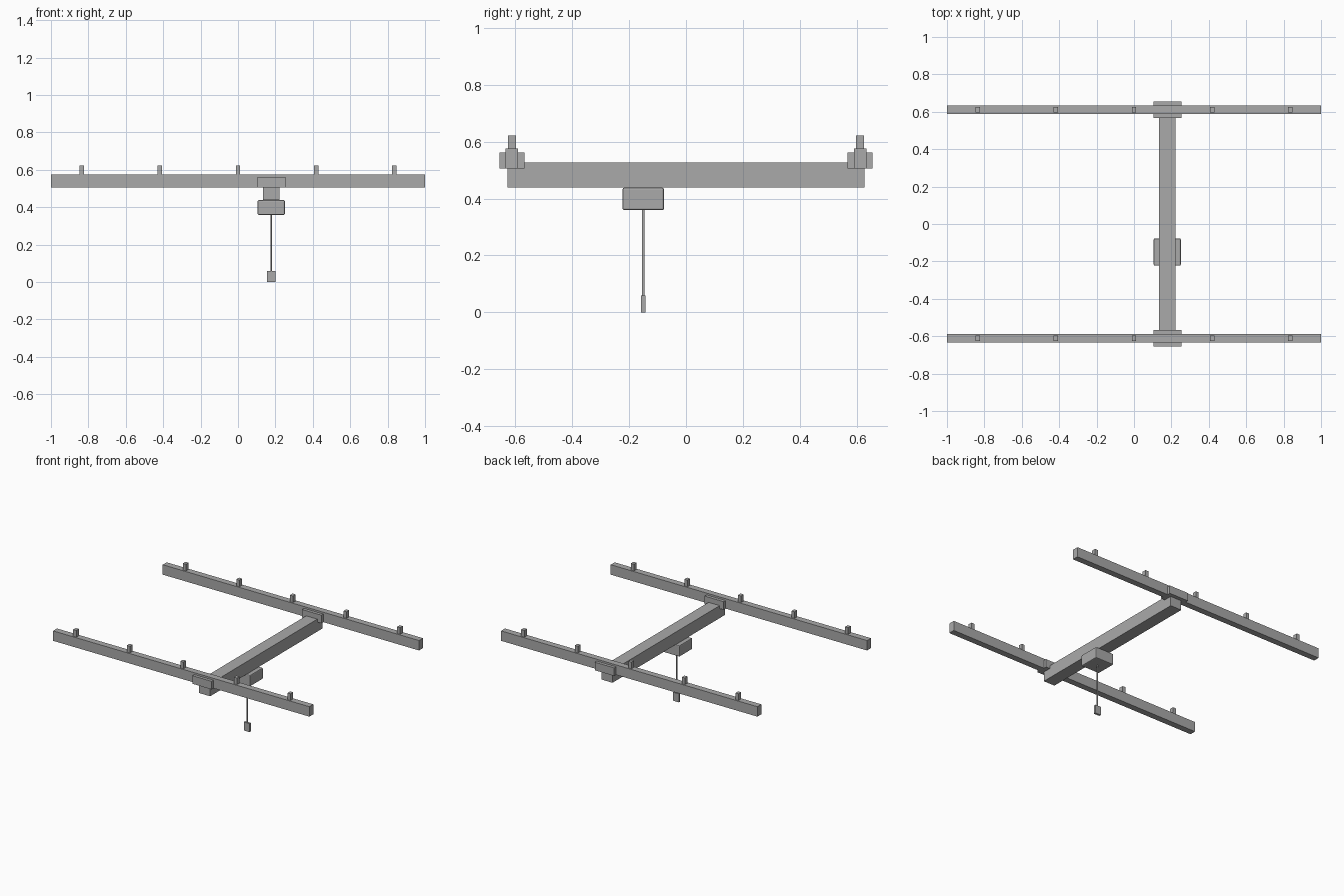
import bpy

cube = bpy.data.objects.get("Cube")
if cube:
    bpy.data.objects.remove(cube, do_unlink=True)

# One plain grey for the whole crane
grey = bpy.data.materials.new("plain grey")
grey.use_nodes = True
colour = (0.4, 0.4, 0.4, 1)
grey.diffuse_color = colour
grey.node_tree.nodes["Principled BSDF"].inputs["Base Color"].default_value = colour


def box(name, x, y, bottom, top, width, depth, bevel=0):
    """Box centred on x, y, spanning bottom to top in height."""
    bpy.ops.mesh.primitive_cube_add(size=1, location=(x, y, (bottom + top) / 2))
    obj = bpy.context.object
    obj.name = name
    obj.scale = (width, depth, top - bottom)
    bpy.ops.object.transform_apply(location=False, rotation=False, scale=True)
    obj.data.materials.append(grey)
    if bevel:
        mod = obj.modifiers.new("rounded edges", "BEVEL")
        mod.width = bevel
        mod.segments = 2
    return obj


BRIDGE_X = 0.178
HOIST_Y = -0.15
RAIL_Y = 0.611
RAIL_BOTTOM, RAIL_TOP = 0.505, 0.575

# Runway rails with hanger posts and end trucks
for side, y in (("front", -RAIL_Y), ("back", RAIL_Y)):
    box(f"{side}_rail", 0, y, RAIL_BOTTOM, RAIL_TOP, 2, 0.044)
    box(f"{side}_end_truck", BRIDGE_X, y, RAIL_BOTTOM, 0.562, 0.15, 0.087)
    for i in range(5):
        box(f"{side}_hanger_{i + 1}", (i - 2) * 0.418, y,
            RAIL_TOP, 0.622, 0.024, 0.029)

# Bridge girder spanning both rails
box("bridge_girder", BRIDGE_X, 0, 0.438, 0.526, 0.087, 1.254)

# Hoist body under the girder
box("hoist_body", BRIDGE_X, HOIST_Y, 0.359, 0.438, 0.145, 0.145, bevel=0.006)

# Cable and hanging control
bpy.ops.mesh.primitive_cylinder_add(vertices=12, radius=0.0045, depth=0.31,
                                    location=(BRIDGE_X, HOIST_Y, 0.21))
cable = bpy.context.object
cable.name = "cable"
cable.data.materials.append(grey)
bpy.ops.object.shade_smooth_by_angle()
box("pendant_control", BRIDGE_X, HOIST_Y, 0, 0.06, 0.044, 0.015)
